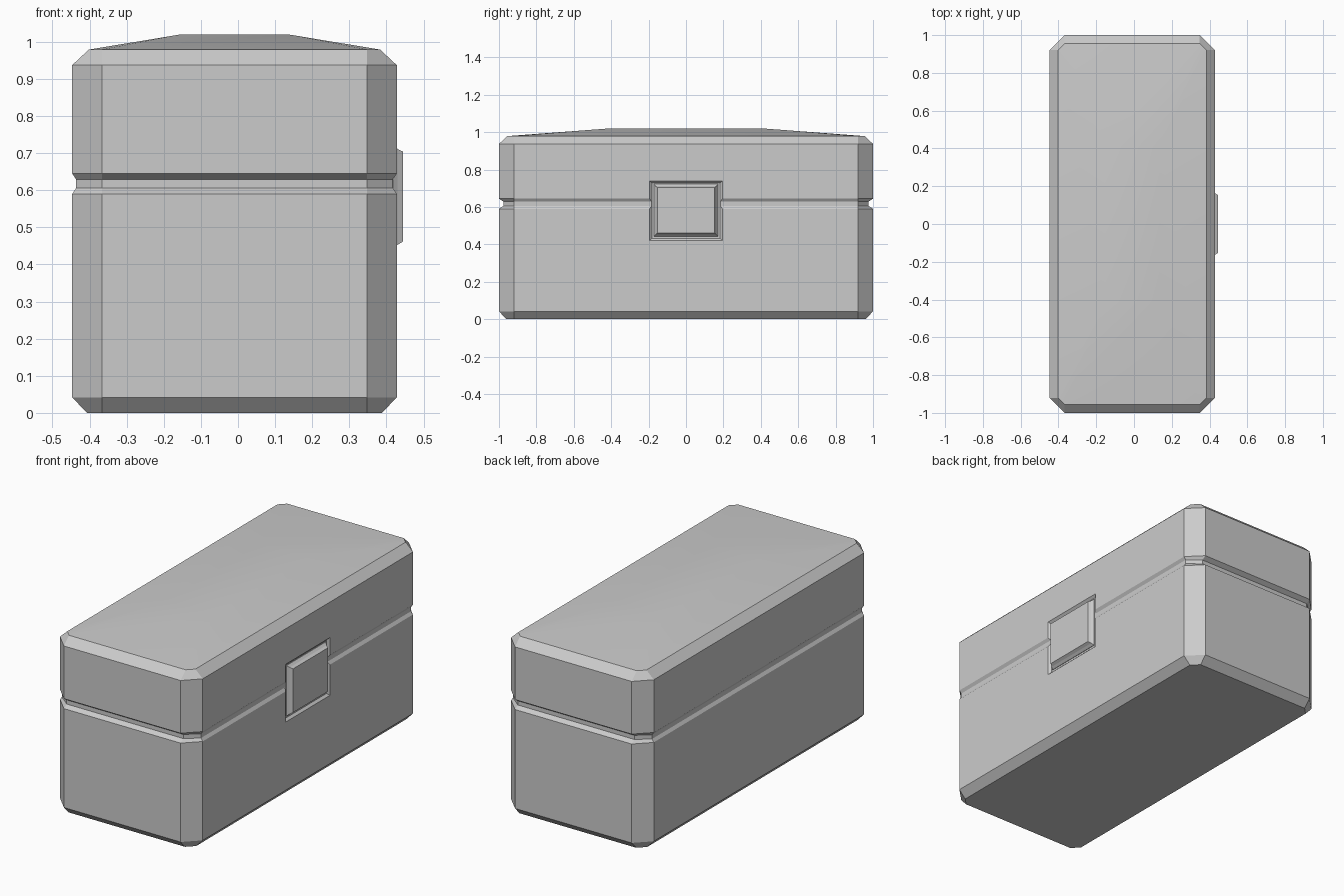
import bpy, bmesh, math

if "Cube" in bpy.data.objects:
    bpy.data.objects.remove(bpy.data.objects["Cube"])

CX, HX, HY, CH = -0.0095, 0.4375, 1.0, 0.08


def ring(bm, dx, dy, z):
    """Chamfered rectangle inset by dx, dy; chamfer shrinks with the inset."""
    x, y = HX - dx, HY - dy
    ix, iy = min(HX - CH, x), min(HY - CH, y)
    pts = [(x, -iy), (x, iy), (ix, y), (-ix, y), (-x, iy), (-x, -iy), (-ix, -y), (ix, -y)]
    return [bm.verts.new((CX + px, py, z)) for px, py in pts]


def finish(name, bm):
    bmesh.ops.remove_doubles(bm, verts=bm.verts, dist=1e-4)
    bmesh.ops.recalc_face_normals(bm, faces=bm.faces)
    mesh = bpy.data.meshes.new(name)
    bm.to_mesh(mesh)
    bm.free()
    ob = bpy.data.objects.new(name, mesh)
    bpy.context.collection.objects.link(ob)
    return ob


def loft(name, profile):
    bm = bmesh.new()
    rings = [ring(bm, *p) for p in profile]
    for a, b in zip(rings, rings[1:]):
        for i in range(8):
            j = (i + 1) % 8
            bm.faces.new((a[i], a[j], b[j], b[i]))
    bm.faces.new(rings[0][::-1])
    bm.faces.new(rings[-1])
    return finish(name, bm)


def plate(name, sections):
    """Stack of rectangles facing +x: (x, half width, z low, z high)."""
    bm = bmesh.new()
    rings = [[bm.verts.new((x, sy * w, z)) for sy, z in ((-1, lo), (1, lo), (1, hi), (-1, hi))]
             for x, w, lo, hi in sections]
    for a, b in zip(rings, rings[1:]):
        for i in range(4):
            j = (i + 1) % 4
            bm.faces.new((a[i], a[j], b[j], b[i]))
    bm.faces.new(rings[0][::-1])
    bm.faces.new(rings[-1])
    return finish(name, bm)


# Chest base and lid, meeting inside the seam groove
base = loft("chest_base", [(0.04, 0.04, 0), (0, 0, 0.042), (0, 0, 0.59),
                           (0.011, 0.024, 0.606), (0.011, 0.024, 0.617)])
lid = loft("chest_lid", [(0.011, 0.024, 0.617), (0.011, 0.024, 0.629), (0, 0, 0.645),
                         (0, 0, 0.937), (0.045, 0.045, 0.979),
                         (HX - 0.144, HY - 0.41, 1.02)])

# Recess around the latch
cutter = plate("latch_recess_cutter", [(0.4155, 0.182, 0.432, 0.728),
                                       (0.428, 0.195, 0.42, 0.74),
                                       (0.5, 0.195, 0.42, 0.74)])
cutter.hide_render = True
for ob in (base, lid):
    bpy.context.view_layer.objects.active = ob
    mod = ob.modifiers.new("recess", 'BOOLEAN')
    mod.operation = 'DIFFERENCE'
    mod.solver = 'EXACT'
    mod.object = cutter
    bpy.ops.object.modifier_apply(modifier=mod.name)
bpy.data.objects.remove(cutter)

# Latch plate with sloped rim
latch = plate("latch", [(0.40, 0.172, 0.442, 0.722), (0.418, 0.172, 0.442, 0.722),
                        (0.43, 0.162, 0.453, 0.711), (0.445, 0.153, 0.462, 0.704)])

# Smooth the shallow dome of the lid, keep bevels crisp
bpy.ops.object.select_all(action='DESELECT')
lid.select_set(True)
bpy.context.view_layer.objects.active = lid
bpy.ops.object.shade_smooth_by_angle(angle=math.radians(30))
